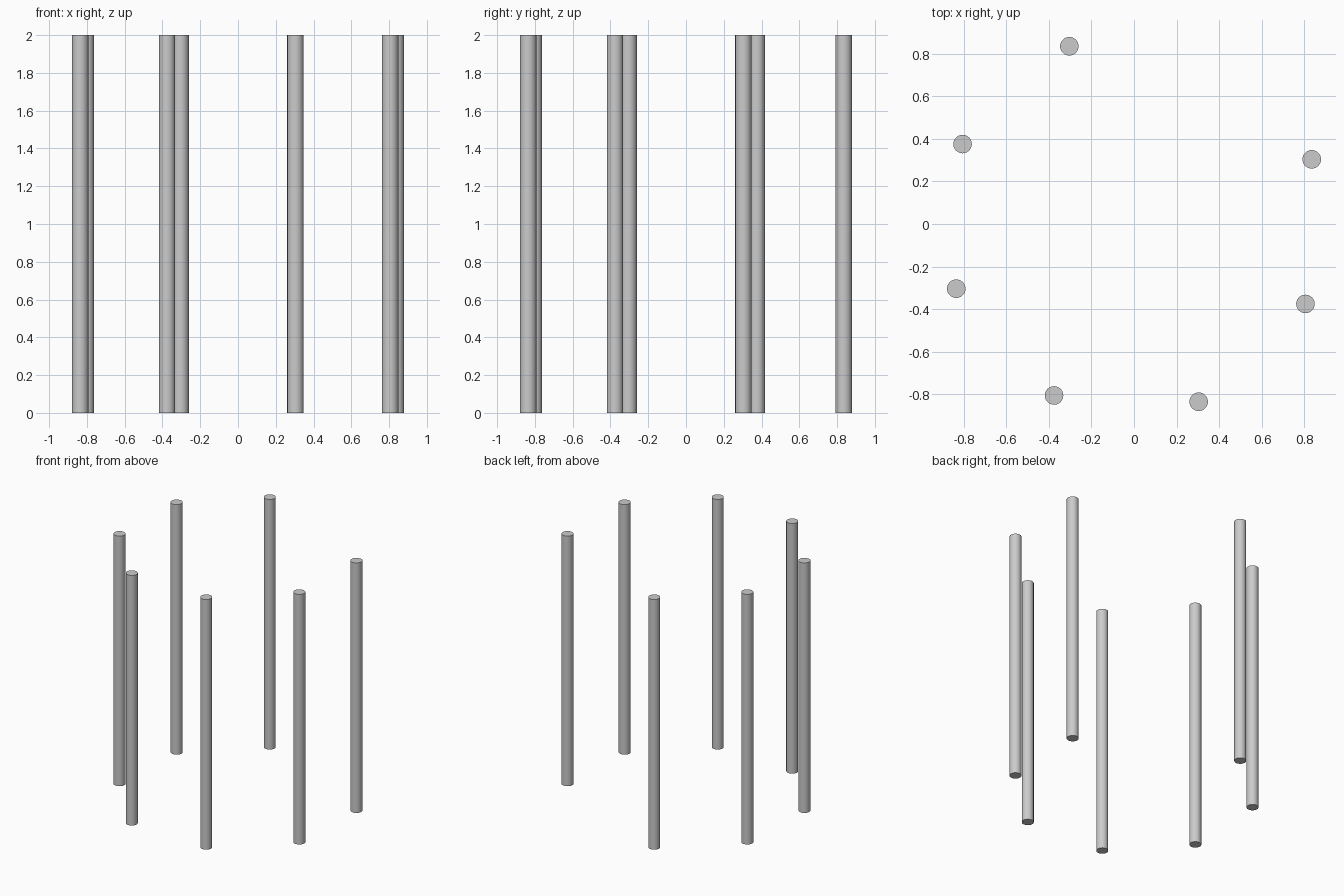
import bpy
from math import radians, cos, sin

if "Cube" in bpy.data.objects:
    bpy.data.objects.remove(bpy.data.objects["Cube"])

RING_RADIUS = 0.889
POST_RADIUS = 0.0435
HEIGHT = 2.0

# Seven posts on an eight-place ring; the place at 65 degrees stays open
places = [20 + 45 * i for i in range(8) if i != 1]

for number, angle in enumerate(places, 1):
    a = radians(angle)
    bpy.ops.mesh.primitive_cylinder_add(
        vertices=32, radius=POST_RADIUS, depth=HEIGHT,
        location=(RING_RADIUS * cos(a), RING_RADIUS * sin(a), HEIGHT / 2),
        rotation=(0, 0, a))
    bpy.context.object.name = f"post_{number}"
    bpy.ops.object.shade_smooth_by_angle(angle=radians(30))
